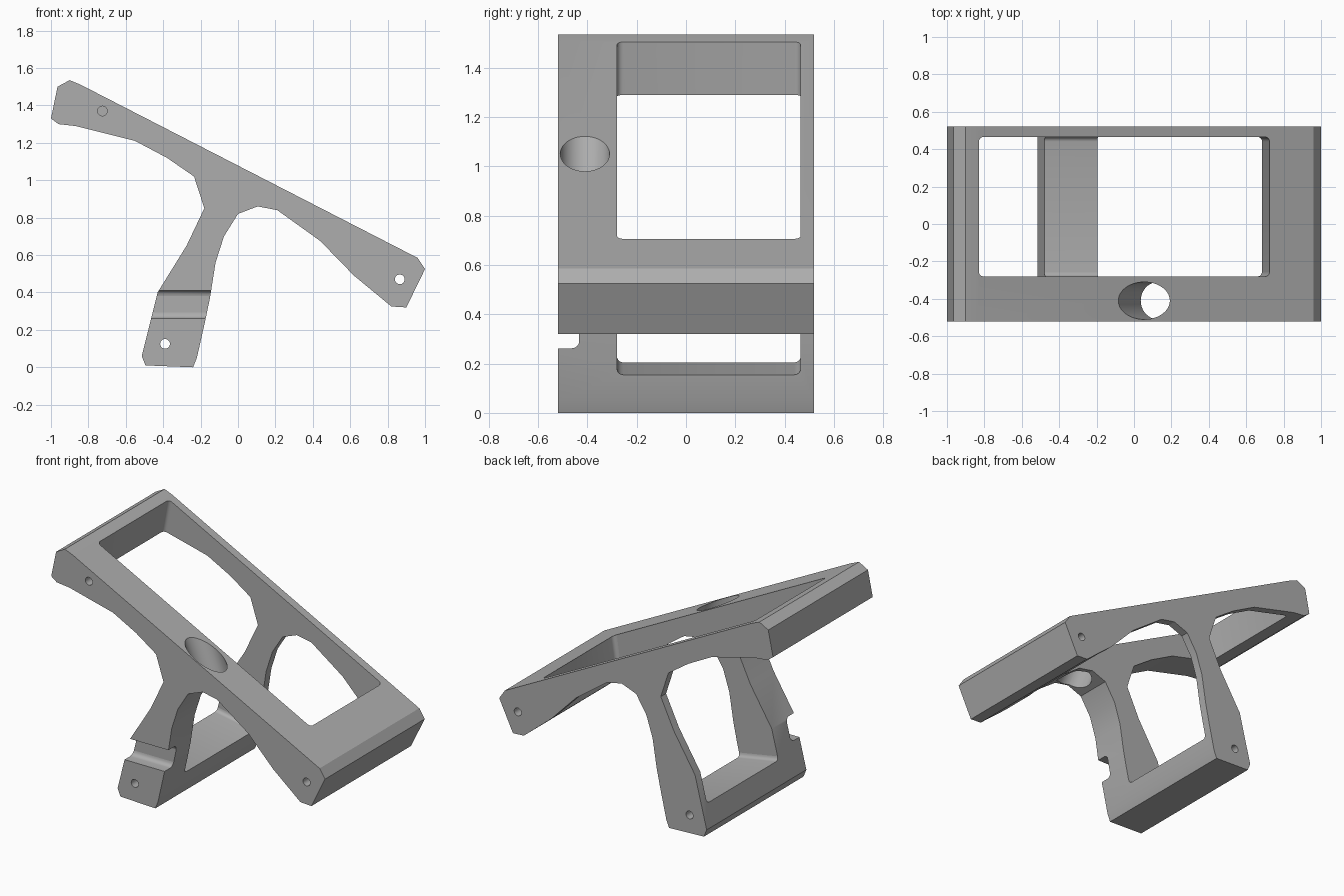
import bpy, bmesh, math
from mathutils import Vector

cube = bpy.data.objects.get("Cube")
if cube:
    bpy.data.objects.remove(cube, do_unlink=True)

grey = bpy.data.materials.new("matte grey")
grey.use_nodes = True
colour = (0.42, 0.42, 0.42, 1)
grey.diffuse_color = colour
bsdf = next(n for n in grey.node_tree.nodes if n.type == 'BSDF_PRINCIPLED')
bsdf.inputs["Base Color"].default_value = colour


def prism(name, outline, y0, y1, round_edges=0):
    """Extrude an (x, z) outline along y, optionally rounding every edge."""
    bm = bmesh.new()
    face = bm.faces.new([bm.verts.new((x, y0, z)) for x, z in outline])
    ext = bmesh.ops.extrude_face_region(bm, geom=[face])
    moved = [v for v in ext["geom"] if isinstance(v, bmesh.types.BMVert)]
    bmesh.ops.translate(bm, verts=moved, vec=(0, y1 - y0, 0))
    bmesh.ops.recalc_face_normals(bm, faces=bm.faces[:])
    if round_edges:
        bmesh.ops.bevel(bm, geom=bm.edges[:], offset=round_edges, segments=4,
                        profile=0.5, affect='EDGES')
    mesh = bpy.data.meshes.new(name)
    bm.to_mesh(mesh)
    bm.free()
    mesh.materials.append(grey)
    obj = bpy.data.objects.new(name, mesh)
    bpy.context.collection.objects.link(obj)
    return obj


def drill(name, centre, axis, radius, depth, sides):
    bpy.ops.mesh.primitive_cylinder_add(vertices=sides, radius=radius, depth=depth,
                                        location=centre)
    obj = bpy.context.object
    obj.name = name
    obj.rotation_euler = Vector(axis).to_track_quat('Z', 'Y').to_euler()
    obj.data.materials.append(grey)
    return obj


# Side profile of the sloping rest and its leg
profile = [(-1, 1.33), (-0.965, 1.5), (-0.9, 1.535), (-0.84, 1.51),
           (0.96, 0.585), (1, 0.525), (0.9, 0.32), (0.82, 0.325),
           (0.62, 0.49), (0.44, 0.675), (0.21, 0.84), (0.105, 0.86),
           (0, 0.82), (-0.075, 0.7), (-0.12, 0.56), (-0.15, 0.37),
           (-0.175, 0.25), (-0.22, 0.05), (-0.24, 0), (-0.495, 0.01),
           (-0.515, 0.06), (-0.43, 0.4), (-0.275, 0.65), (-0.18, 0.85),
           (-0.235, 1.02), (-0.38, 1.12), (-0.55, 1.21), (-0.87, 1.29),
           (-0.96, 1.3)]
stand = prism("stand_frame", profile, -0.52, 0.52)

cutters = [
    # Tilted window that leaves two side plates and three cross bars
    prism("window_cutter", [(-0.8, 1.67), (-1.04, 0.304), (0.62, 0.01), (0.83, 1.4)],
          -0.28, 0.465, 0.025),
    # Cable notch across the front of the leg
    prism("notch_cutter", [(-0.7, 0.262), (0.1, 0.262), (0.1, 0.41), (-0.7, 0.41)],
          -0.7, -0.433, 0.03),
    # Slanted passage through the wide side
    drill("passage_cutter", (0.055, -0.41, 1.048), (-0.385, 0, 0.923), 0.1, 1.0, 48),
    # Small cross holes; the upper one stops at the window
    drill("low_hole_cutter", (0.865, 0, 0.47), (0, 1, 0), 0.026, 1.4, 24),
    drill("base_hole_cutter", (-0.39, 0, 0.125), (0, 1, 0), 0.026, 1.4, 24),
    drill("high_hole_cutter", (-0.725, -0.4, 1.37), (0, 1, 0), 0.026, 0.6, 24),
]

bpy.ops.object.select_all(action='DESELECT')
bpy.context.view_layer.objects.active = stand
stand.select_set(True)
for cutter in cutters:
    mod = stand.modifiers.new(cutter.name, 'BOOLEAN')
    mod.operation = 'DIFFERENCE'
    mod.solver = 'EXACT'
    mod.object = cutter
    bpy.ops.object.modifier_apply(modifier=mod.name)
for cutter in cutters:
    bpy.data.objects.remove(cutter, do_unlink=True)

bpy.ops.object.shade_smooth_by_angle(angle=math.radians(24))
# Keep the faceted profile flat: its outer strips run the full depth along y
for poly in stand.data.polygons:
    if abs(poly.normal.y) > 0.999:
        poly.use_smooth = False
